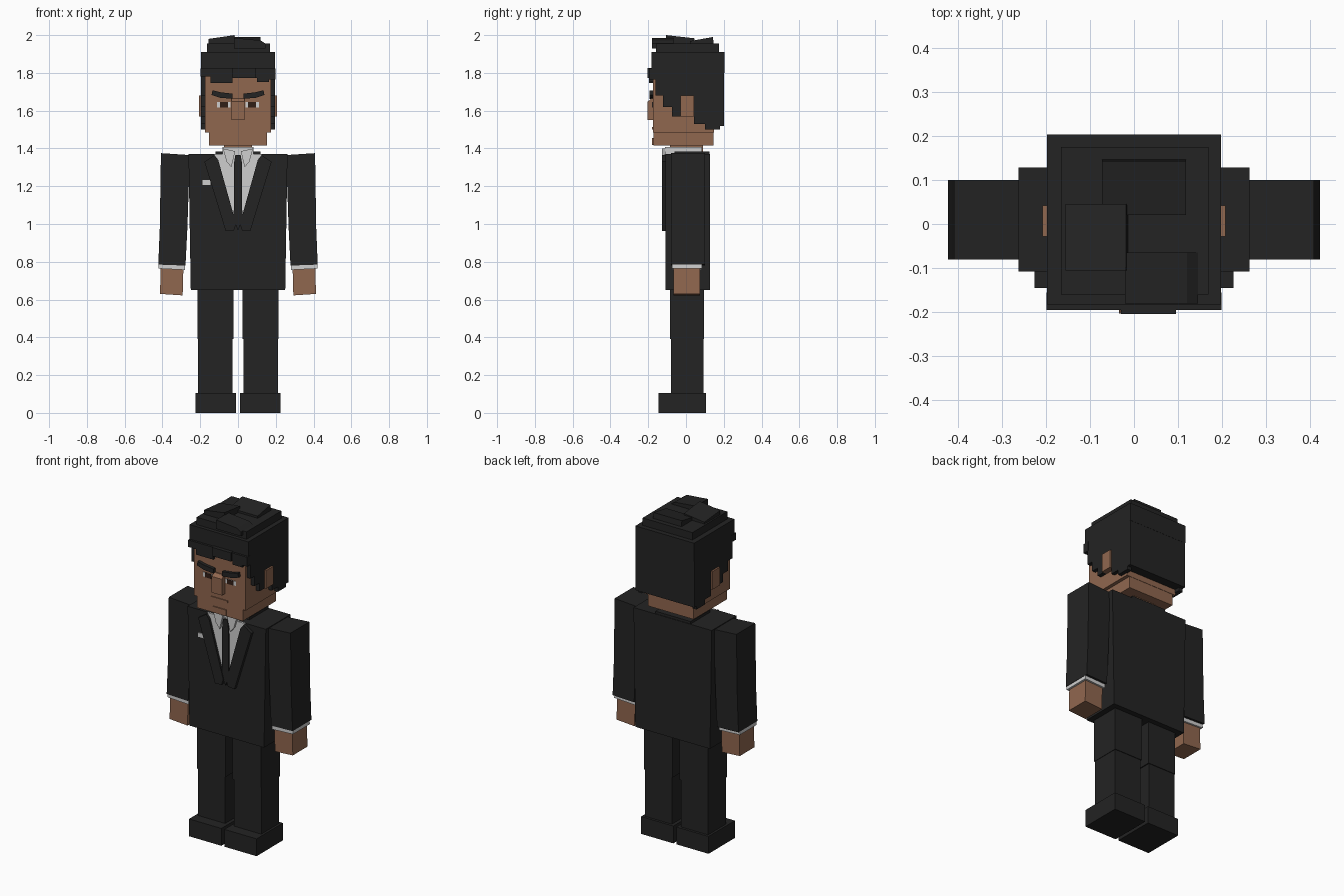
import bpy, bmesh, math


def material(name, rgb):
    m = bpy.data.materials.new(name)
    m.diffuse_color = (*rgb, 1)
    return m


BLACK = material("charcoal black", (0.017, 0.017, 0.017))
SKIN = material("brown skin", (0.28, 0.135, 0.078))
WHITE = material("shirt white", (0.62, 0.62, 0.62))
IRIS = material("dark brown eye", (0.03, 0.013, 0.008))


def prism(name, pts, a, b, mat, plane="xz"):
    """Extrude a 2D outline from a to b across the given plane."""
    def place(p, d):
        return (p[0], d, p[1]) if plane == "xz" else (d, p[0], p[1])
    bm = bmesh.new()
    lo = [bm.verts.new(place(p, a)) for p in pts]
    hi = [bm.verts.new(place(p, b)) for p in pts]
    bm.faces.new(lo)
    bm.faces.new(hi[::-1])
    for i in range(len(pts)):
        j = (i + 1) % len(pts)
        bm.faces.new((lo[i], hi[i], hi[j], lo[j]))
    bmesh.ops.recalc_face_normals(bm, faces=bm.faces)
    me = bpy.data.meshes.new(name)
    bm.to_mesh(me)
    bm.free()
    me.materials.append(mat)
    ob = bpy.data.objects.new(name, me)
    bpy.context.collection.objects.link(ob)
    return ob


def box(name, x, y, z, mat):
    pts = [(x[0], z[0]), (x[1], z[0]), (x[1], z[1]), (x[0], z[1])]
    return prism(name, pts, y[0], y[1], mat)


for s, side in ((-1, "right"), (1, "left")):
    def mx(pts):
        return [(s * p[0], p[1]) for p in pts]

    def mbox(name, x, y, z, mat):
        return box(f"{side}_{name}", (s * x[0], s * x[1]), y, z, mat)

    # Legs and shoes
    mbox("shoe", (0.01, 0.226), (-0.145, 0.107), (0, 0.105), BLACK)
    mbox("lower_leg", (0.03, 0.212), (-0.08, 0.092), (0.1, 0.39), BLACK)
    mbox("upper_leg", (0.024, 0.215), (-0.085, 0.096), (0.39, 0.7), BLACK)

    # Arm, cuff and hand
    prism(f"{side}_sleeve", mx([(0.255, 1.365), (0.408, 1.375), (0.414, 0.98),
                                (0.422, 0.785), (0.278, 0.78), (0.268, 0.98)]),
          -0.08, 0.1, BLACK)
    prism(f"{side}_cuff", mx([(0.28, 0.785), (0.42, 0.79), (0.421, 0.764), (0.281, 0.757)]),
          -0.075, 0.086, WHITE)
    prism(f"{side}_hand", mx([(0.289, 0.77), (0.409, 0.77), (0.413, 0.63), (0.293, 0.622)]),
          -0.065, 0.075, SKIN)

    # Lapel and shirt collar wing
    prism(f"{side}_lapel", mx([(0.178, 1.33), (0.125, 1.365), (0.105, 1.34),
                               (0.01, 1.0), (0.022, 0.965), (0.065, 0.962)]),
          -0.127, -0.105, BLACK)
    prism(f"{side}_collar_wing", mx([(0.015, 1.385), (0.08, 1.4), (0.06, 1.33),
                                     (0.035, 1.3)]), -0.126, -0.108, WHITE)

    # Ear and side hair with stepped lower edge
    mbox("ear", (0.16, 0.207), (-0.028, 0.042), (1.57, 1.68), SKIN)
    prism(f"{side}_side_hair",
          [(-0.162, 1.9), (-0.162, 1.68), (-0.122, 1.68), (-0.122, 1.62),
           (-0.075, 1.62), (-0.075, 1.57), (-0.028, 1.57), (-0.028, 1.68),
           (0.042, 1.68), (0.042, 1.53), (0.1, 1.53), (0.1, 1.5),
           (0.18, 1.5), (0.18, 1.52), (0.2, 1.52), (0.2, 1.9)],
          s * 0.17, s * 0.197, BLACK, "yz")

    # Eye: white plate, iris plate and slanted brow
    mbox("eye_white", (0.04, 0.11), (-0.178, -0.17), (1.618, 1.645), WHITE)
    mbox("iris", (0.053, 0.095), (-0.181, -0.175), (1.618, 1.645), IRIS)
    prism(f"{side}_eyebrow", mx([(0.028, 1.69), (0.028, 1.663), (0.095, 1.668),
                                 (0.14, 1.683), (0.135, 1.708), (0.09, 1.697)]),
          -0.194, -0.165, BLACK)

# Jacket
prism("jacket", [(-0.25, 0.65), (0.25, 0.65), (0.262, 1.37), (-0.262, 1.37)],
      -0.108, 0.128, BLACK)
box("jacket_collar", (-0.118, 0.118), (-0.06, 0.125), (1.35, 1.385), BLACK)
prism("shirt_front", [(-0.125, 1.37), (-0.09, 1.18), (-0.05, 1.07), (0, 0.99),
                      (0.05, 1.07), (0.09, 1.18), (0.125, 1.37)],
      -0.113, -0.105, WHITE)
box("shirt_collar", (-0.083, 0.083), (-0.11, 0.085), (1.36, 1.408), WHITE)
prism("tie", [(-0.014, 1.365), (0.014, 1.365), (0.02, 1.33), (0.023, 1.02),
              (0, 0.965), (-0.023, 1.02), (-0.02, 1.33)], -0.122, -0.108, BLACK)
box("pocket_square", (-0.187, -0.145), (-0.114, -0.106), (1.207, 1.232), WHITE)

# Neck and head
box("neck", (-0.075, 0.075), (-0.085, 0.09), (1.36, 1.44), SKIN)
box("jaw", (-0.153, 0.153), (-0.173, 0.145), (1.415, 1.487), SKIN)
box("face", (-0.174, 0.174), (-0.175, 0.147), (1.485, 1.85), SKIN)
prism("nose", [(-0.17, 1.665), (-0.182, 1.665), (-0.203, 1.648), (-0.203, 1.55),
               (-0.17, 1.55)], -0.034, 0.034, SKIN, "yz")
box("lip", (-0.055, 0.055), (-0.18, -0.17), (1.5, 1.513), SKIN)
box("chin", (-0.045, 0.045), (-0.179, -0.17), (1.418, 1.455), SKIN)

# Hair: back, cap, fringe and crown tiers
box("back_hair", (-0.195, 0.195), (0.14, 0.202), (1.52, 1.9), BLACK)
box("hair_cap", (-0.197, 0.197), (-0.182, 0.203), (1.8, 1.91), BLACK)
prism("fringe", [(-0.198, 1.822), (-0.198, 1.78), (-0.145, 1.78), (-0.145, 1.747),
                 (-0.03, 1.747), (-0.03, 1.772), (0.1, 1.772), (0.1, 1.752),
                 (0.165, 1.752), (0.165, 1.765), (0.198, 1.765), (0.198, 1.822)],
      -0.195, -0.155, BLACK)
box("fringe_lock", (-0.03, 0.095), (-0.204, -0.17), (1.772, 1.825), BLACK)
box("crown", (-0.165, 0.169), (-0.16, 0.174), (1.9, 1.955), BLACK)
prism("crown_front_lock", [(-0.02, 1.93), (-0.02, 1.985), (0.12, 1.972), (0.145, 1.955),
                           (0.145, 1.93)], -0.18, -0.065, BLACK)
prism("crown_back_lock", [(0.02, 1.94), (0.02, 1.968), (0.143, 1.99), (0.147, 1.94)],
      -0.072, 0.118, BLACK, "yz")
lock = prism("crown_side_lock", [(-0.155, 1.94), (-0.155, 1.98), (-0.018, 1.997),
                                 (-0.012, 1.94)], -0.105, 0.045, BLACK)
for v in lock.data.vertices:  # slope the lock down towards the back
    if v.co.y > 0 and v.co.z > 1.95:
        v.co.z -= 0.014
    elif v.co.z > 1.99:
        v.co.z = 2.0
